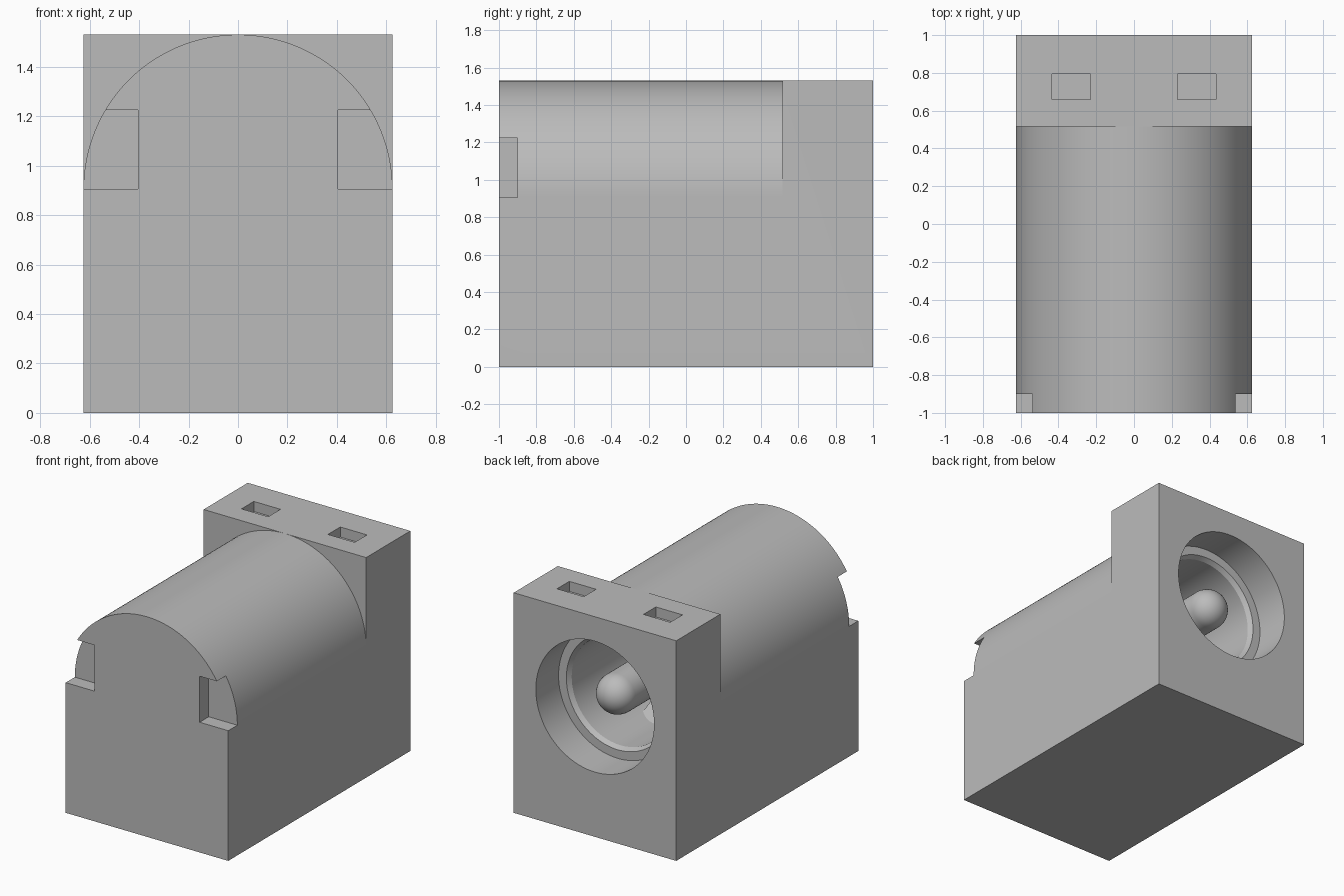
import bpy, bmesh, math

cube = bpy.data.objects.get("Cube")
if cube:
    bpy.data.objects.remove(cube, do_unlink=True)

HALF_W, HEIGHT, AXIS_Z = 0.625, 1.53, 0.905

grey = bpy.data.materials.new("plain grey")
grey.use_nodes = True
grey.diffuse_color = (0.5, 0.5, 0.5, 1)
grey.node_tree.nodes["Principled BSDF"].inputs["Base Color"].default_value = (0.5, 0.5, 0.5, 1)


def finish(name, bm):
    bmesh.ops.recalc_face_normals(bm, faces=bm.faces)
    mesh = bpy.data.meshes.new(name)
    bm.to_mesh(mesh)
    bm.free()
    mesh.materials.append(grey)
    obj = bpy.data.objects.new(name, mesh)
    bpy.context.collection.objects.link(obj)
    return obj


def extrude(name, points, direction):
    """Extrude a closed outline of 3D points along a direction."""
    bm = bmesh.new()
    face = bm.faces.new([bm.verts.new(p) for p in points])
    new = bmesh.ops.extrude_face_region(bm, geom=[face])["geom"]
    bmesh.ops.translate(bm, vec=direction, verts=[v for v in new if isinstance(v, bmesh.types.BMVert)])
    return finish(name, bm)


def box(name, x0, x1, y0, y1, z0, z1):
    return extrude(name, [(x0, y0, z0), (x1, y0, z0), (x1, y1, z0), (x0, y1, z0)], (0, 0, z1 - z0))


def lathe(name, profile, steps=96):
    """Spin (radius, y) points, starting and ending on the axis, around the bore axis."""
    bm = bmesh.new()
    verts = [bm.verts.new((r, y, AXIS_Z)) for r, y in profile]
    edges = [bm.edges.new(pair) for pair in zip(verts, verts[1:])]
    bmesh.ops.spin(bm, geom=verts + edges, cent=(0, 0, AXIS_Z), axis=(0, 1, 0),
                   angle=math.tau, steps=steps, use_duplicate=False)
    bmesh.ops.remove_doubles(bm, verts=bm.verts, dist=0.0005)
    return finish(name, bm)


def smooth(obj):
    bpy.ops.object.select_all(action='DESELECT')
    obj.select_set(True)
    bpy.context.view_layer.objects.active = obj
    bpy.ops.object.shade_smooth_by_angle(angle=math.radians(25))


def cut(obj, cutter):
    mod = obj.modifiers.new("cut", 'BOOLEAN')
    mod.operation, mod.solver, mod.object = 'DIFFERENCE', 'EXACT', cutter
    bpy.context.view_layer.objects.active = obj
    bpy.ops.object.modifier_apply(modifier=mod.name)
    bpy.data.objects.remove(cutter, do_unlink=True)


# Housing block, with its front length rounded to a half barrel
housing = box("housing", -HALF_W, HALF_W, -1, 1, 0, HEIGHT)
arc = [(HALF_W * math.cos(math.pi * i / 96), -1.2, AXIS_Z + HALF_W * math.sin(math.pi * i / 96))
       for i in range(97)]
outside = [(-0.8, -1.2, AXIS_Z), (-0.8, -1.2, 1.8), (0.8, -1.2, 1.8), (0.8, -1.2, AXIS_Z)]
cut(housing, extrude("barrel_cutter", arc + outside, (0, 1.715, 0)))

# Stepped plug socket in the back
cut(housing, lathe("socket_cutter", [(0, 1.1), (0.455, 1.1), (0.455, 0.75), (0.395, 0.75),
                                     (0.375, 0.72), (0.375, -0.4), (0, -0.4)]))

# Front corner notches and shallow top pockets
for s in (-1, 1):
    xs = sorted((s * 0.405, s * 0.8))
    cut(housing, box("notch_cutter", *xs, -1.2, -0.9, AXIS_Z, 1.225))
    xs = sorted((s * 0.23, s * 0.435))
    cut(housing, box("pocket_cutter", *xs, 0.66, 0.795, 1.46, 1.7))
smooth(housing)

# Round-tipped centre pin
R = 0.137
tip = [(R * math.sin(a), 0.75 + R * math.cos(a)) for a in (math.pi / 2 * i / 12 for i in range(13))]
pin = lathe("centre_pin", tip + [(R, -0.42), (0, -0.42)], steps=48)
smooth(pin)

# Sloped spring contact on the socket floor
strip = [(0.37, 0.515), (0.0, 0.675), (-0.35, 0.53), (-0.35, 0.49), (0.0, 0.635), (0.37, 0.475)]
extrude("spring_contact", [(-0.14, y, z) for y, z in strip], (0.28, 0, 0))
